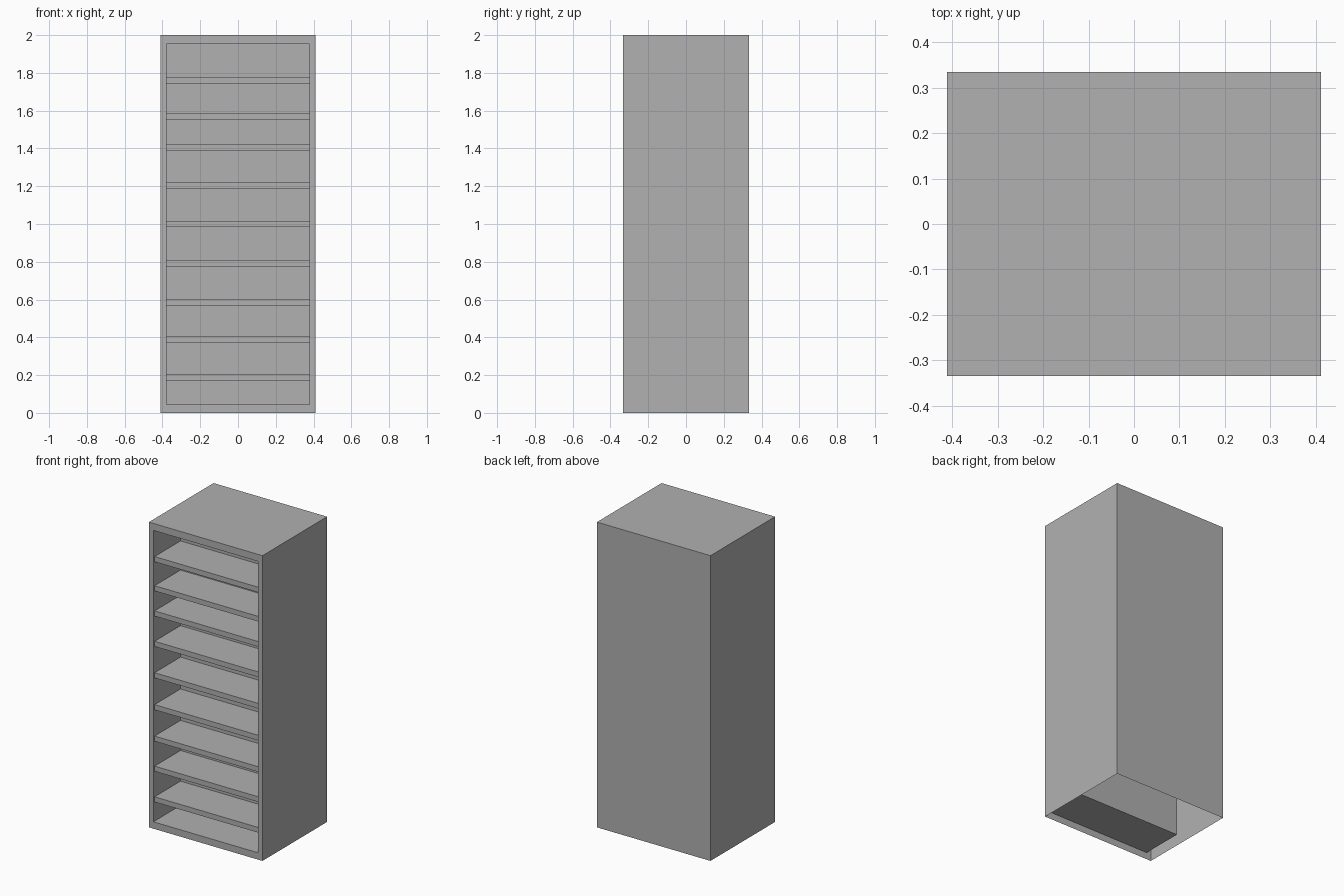
import bpy, bmesh

if "Cube" in bpy.data.objects:
    bpy.data.objects.remove(bpy.data.objects["Cube"])

W, D, H = 0.4115, 0.3345, 2.0         # half width, half depth, height
IN_W, IN_LO, IN_HI = 0.379, 0.045, 1.954   # opening half width, bottom, top
BACK_Y = -0.054                       # rear of the recess
SHELF_T, SHELF_FRONT = 0.034, -0.322
SHELF_TOPS = [0.204, 0.405, 0.602, 0.808, 1.017, 1.223, 1.422, 1.587, 1.778]

grey = bpy.data.materials.new("dark_grey")
grey.diffuse_color = (0.44, 0.44, 0.44, 1)
grey.use_nodes = True
grey.node_tree.nodes["Principled BSDF"].inputs["Base Color"].default_value = grey.diffuse_color


def finish(bm, name):
    mesh = bpy.data.meshes.new(name)
    bm.to_mesh(mesh)
    bm.free()
    mesh.materials.append(grey)
    obj = bpy.data.objects.new(name, mesh)
    bpy.context.collection.objects.link(obj)
    return obj


def box(x0, x1, y0, y1, z0, z1):
    bm = bmesh.new()
    bmesh.ops.create_cube(bm, size=1)
    for v in bm.verts:
        v.co.x = x1 if v.co.x > 0 else x0
        v.co.y = y1 if v.co.y > 0 else y0
        v.co.z = z1 if v.co.z > 0 else z0
    bm.normal_update()
    return bm


# Cabinet: hollow shell open underneath, front face inset and pushed inwards
bm = box(-W, W, -D, D, 0, H)
bottom = [f for f in bm.faces if f.normal.z < -0.9]
bmesh.ops.delete(bm, geom=bottom, context='FACES_ONLY')
front = next(f for f in bm.faces if f.normal.y < -0.9)
bmesh.ops.inset_individual(bm, faces=[front], thickness=0.03)
for v in front.verts:
    v.co.x = IN_W if v.co.x > 0 else -IN_W
    v.co.z = IN_HI if v.co.z > H / 2 else IN_LO
recess = bmesh.ops.extrude_discrete_faces(bm, faces=[front])['faces'][0]
for v in recess.verts:
    v.co.y = BACK_Y
bm.normal_update()
finish(bm, "cabinet_shell")

# Shelves, set back slightly from the front frame
for i, top in enumerate(SHELF_TOPS, 1):
    finish(box(-IN_W, IN_W, SHELF_FRONT, BACK_Y, top - SHELF_T, top), f"shelf_{i}")
